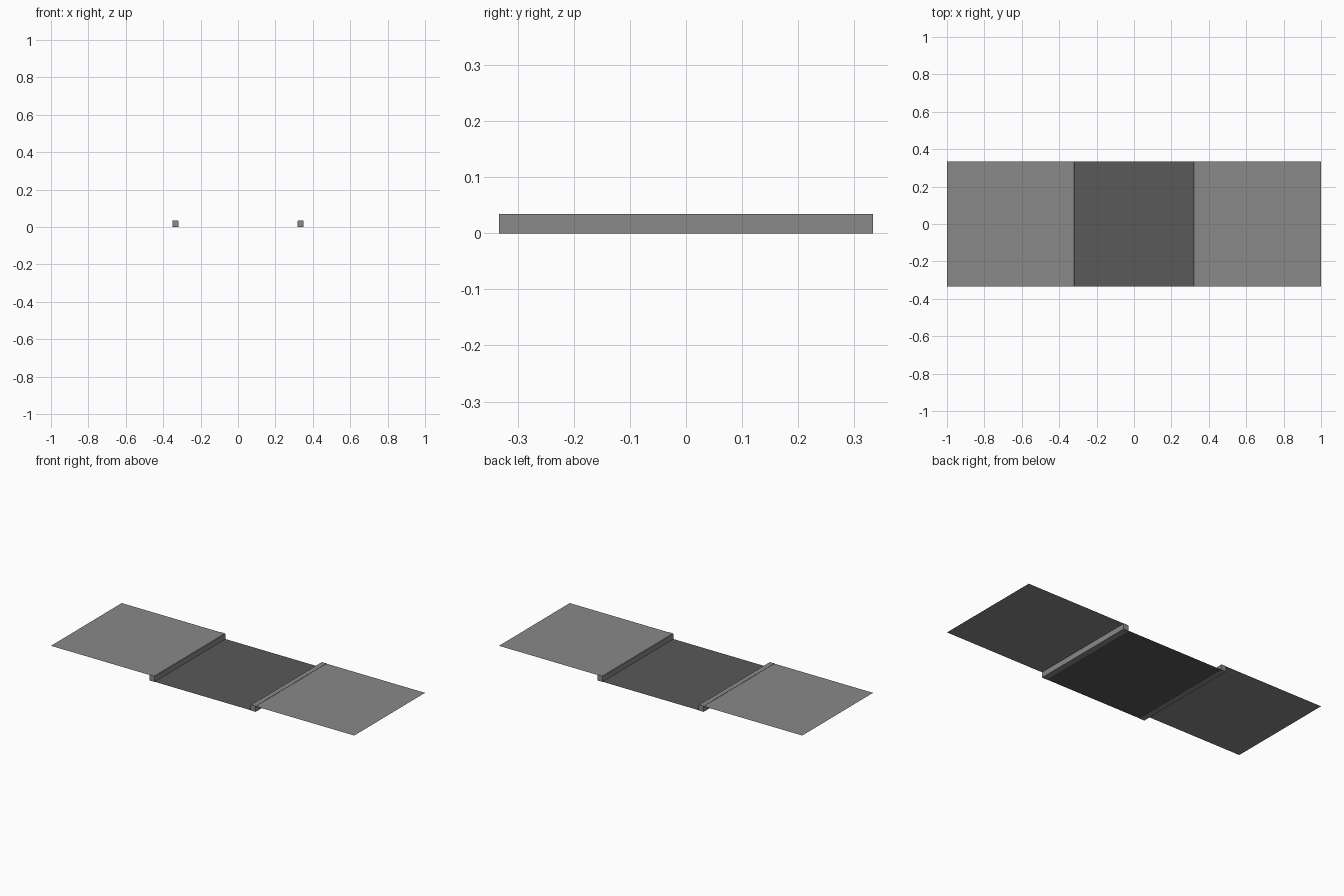
import bpy, bmesh

if "Cube" in bpy.data.objects:
    bpy.data.objects.remove(bpy.data.objects["Cube"])

W = 1 / 3            # half depth of the tile in y
IN, OUT = 0.317, 0.35  # inner and outer x of the curbs
TOP = 0.034          # curb height
CH = 0.003           # small chamfer on the road side of the curb


def material(name, v):
    m = bpy.data.materials.new(name)
    m.diffuse_color = (v, v, v, 1)
    m.use_nodes = True
    m.node_tree.nodes["Principled BSDF"].inputs["Base Color"].default_value = m.diffuse_color
    return m


concrete = material("concrete_grey", 0.25)
asphalt = material("asphalt_grey", 0.10)


def finish(name, bm, mat, fix_normals=False):
    if fix_normals:
        bmesh.ops.recalc_face_normals(bm, faces=bm.faces)
    me = bpy.data.meshes.new(name)
    bm.to_mesh(me)
    bm.free()
    me.materials.append(mat)
    ob = bpy.data.objects.new(name, me)
    bpy.context.collection.objects.link(ob)
    return ob


def sheet(name, x0, x1, z, mat):
    """Flat upward-facing sheet across the full depth."""
    bm = bmesh.new()
    bm.faces.new([bm.verts.new(p) for p in
                  ((x0, -W, z), (x1, -W, z), (x1, W, z), (x0, W, z))])
    finish(name, bm, mat)


def curb(name, side):
    """Curb profile in x-z extruded along y."""
    profile = [(IN, 0), (OUT, 0), (OUT, TOP), (IN + CH, TOP), (IN, TOP - CH)]
    bm = bmesh.new()
    face = bm.faces.new([bm.verts.new((side * x, -W, z)) for x, z in profile])
    ext = bmesh.ops.extrude_face_region(bm, geom=[face], use_keep_orig=True)
    verts = [g for g in ext["geom"] if isinstance(g, bmesh.types.BMVert)]
    bmesh.ops.translate(bm, verts=verts, vec=(0, 2 * W, 0))
    finish(name, bm, concrete, True)


# Road surface between the curbs
sheet("road_surface", -IN, IN, 0.001, asphalt)

# Curbs and raised pavements on both sides
for label, s in (("left", -1), ("right", 1)):
    curb(label + "_curb", s)
    sheet(label + "_pavement", min(s * OUT, s), max(s * OUT, s), 0.0325, concrete)
